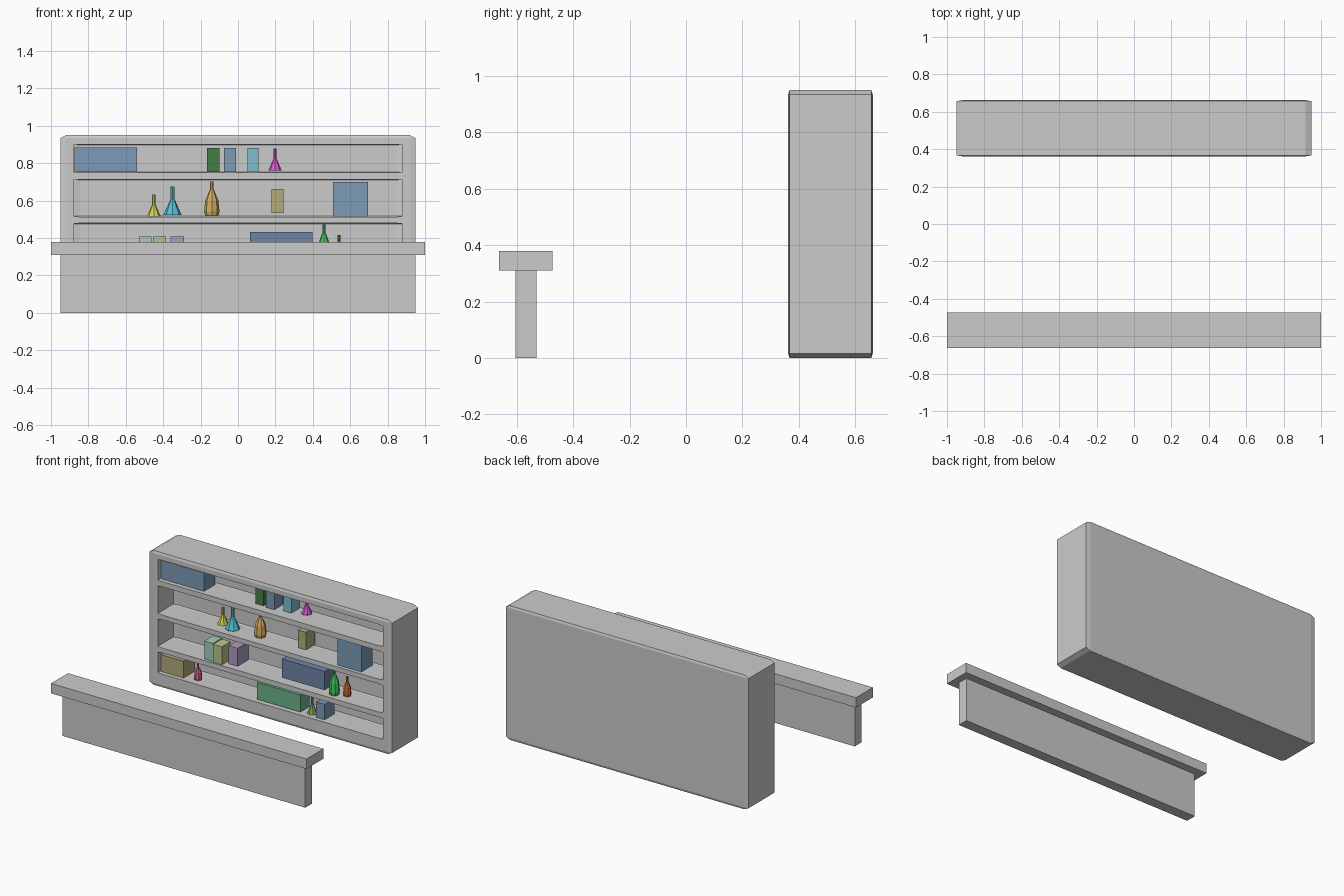
import bpy, bmesh, math

if "Cube" in bpy.data.objects:
    bpy.data.objects.remove(bpy.data.objects["Cube"])


def finish(bm, name, color=None):
    bmesh.ops.recalc_face_normals(bm, faces=bm.faces)
    me = bpy.data.meshes.new(name)
    bm.to_mesh(me)
    bm.free()
    ob = bpy.data.objects.new(name, me)
    bpy.context.collection.objects.link(ob)
    if color:
        mat = bpy.data.materials.new(name + "_paint")
        mat.diffuse_color = (*color, 1)
        mat.use_nodes = True
        mat.node_tree.nodes["Principled BSDF"].inputs["Base Color"].default_value = mat.diffuse_color
        me.materials.append(mat)
    return ob


def box(name, x, y, z, color=None, chamfer=0):
    """Box from ranges; the chamfer is cut before scaling, so it stretches with the box."""
    bm = bmesh.new()
    bmesh.ops.create_cube(bm, size=1)
    if chamfer:
        bmesh.ops.bevel(bm, geom=bm.edges[:], offset=chamfer, segments=1, affect='EDGES')
    for v in bm.verts:
        for i, (a, b) in enumerate((x, y, z)):
            v.co[i] = (a + b) / 2 + v.co[i] * (b - a)
    return finish(bm, name, color)


def bottle(name, profile, x, y, z0, z1, r, color, sides=8):
    """Lathe a low-poly bottle from a (radius, height) fraction profile."""
    bm = bmesh.new()
    rings = []
    for pr, pz in profile:
        rings.append([bm.verts.new((x + r * pr * math.cos(2 * math.pi * k / sides),
                                    y + r * pr * math.sin(2 * math.pi * k / sides),
                                    z0 + (z1 - z0) * pz)) for k in range(sides)])
    for lo, hi in zip(rings, rings[1:]):
        for k in range(sides):
            n = (k + 1) % sides
            bm.faces.new((lo[k], lo[n], hi[n], hi[k]))
    bm.faces.new(rings[0])
    bm.faces.new(rings[-1])
    return finish(bm, name, color)


# Front counter
box("counter_top", (-1, 1), (-.663, -.473), (.31, .38))
box("counter_panel", (-.95, .95), (-.605, -.53), (0, .312))

# Back cabinet with four shelf openings
cabinet = box("shelf_cabinet", (-.95, .95), (.362, .662), (0, .95), chamfer=.017)
rows = [(.75, .90), (.513, .713), (.28, .48), (.095, .245)]
for i, z in enumerate(rows):
    cutter = box("shelf_cutter_%d" % i, (-.88, .88), (.2, .54), z, chamfer=.02)
    cut = cabinet.modifiers.new("shelf_%d" % i, 'BOOLEAN')
    cut.object = cutter
    cut.solver = 'EXACT'
    cutter.hide_render = True
bpy.context.view_layer.update()
dg = bpy.context.evaluated_depsgraph_get()
baked = bpy.data.meshes.new_from_object(cabinet.evaluated_get(dg))
cabinet.modifiers.clear()
cabinet.data = baked
for ob in [o for o in bpy.data.objects if o.name.startswith("shelf_cutter")]:
    bpy.data.objects.remove(ob)

# Boxes on the shelves: name, x range, front y, depth, z range, colour
BLUE = (.20, .33, .47)
for name, x, y, d, z, c in [
    ("long_blue_box", (-.875, -.54), .39, .125, (.752, .883), BLUE),
    ("green_box", (-.165, -.10), .43, .09, (.752, .88), (.06, .20, .06)),
    ("blue_box", (-.075, -.01), .42, .10, (.752, .88), BLUE),
    ("cyan_box", (.05, .11), .44, .09, (.752, .88), (.22, .50, .63)),
    ("khaki_box", (.178, .242), .415, .10, (.535, .662), (.44, .42, .20)),
    ("wide_blue_box", (.508, .696), .385, .125, (.514, .70), BLUE),
    ("teal_box", (-.53, -.462), .38, .10, (.281, .408), (.35, .62, .50)),
    ("lime_box", (-.455, -.386), .37, .10, (.281, .408), (.50, .56, .25)),
    ("lilac_box", (-.36, -.29), .41, .12, (.281, .408), (.42, .33, .52)),
    ("low_blue_box", (.065, .397), .40, .125, (.30, .432), (.16, .23, .38)),
    ("tan_box", (-.875, -.70), .39, .125, (.096, .215), (.45, .40, .20)),
    ("low_green_box", (-.123, .215), .39, .10, (.10, .22), (.15, .45, .25)),
    ("small_blue_box", (.337, .405), .39, .11, (.096, .205), BLUE),
]:
    box(name, x, (y, y + d), z, c)

# Bottles on the shelves
FLASK = [(1, 0), (.3, .5), (.24, .55), (.24, 1)]
ROUND = [(.88, 0), (1, .12), (.85, .45), (.35, .72), (.25, .75), (.25, 1)]
for name, prof, x, y, z0, z1, r, c in [
    ("yellow_flask", FLASK, -.45, .475, .516, .633, .037, (.65, .62, .08)),
    ("cyan_flask", FLASK, -.35, .44, .523, .676, .049, (.10, .52, .68)),
    ("amber_bottle", ROUND, -.14, .45, .52, .702, .041, (.65, .40, .12)),
    ("pink_flask", FLASK, .198, .485, .76, .878, .036, (.70, .10, .65)),
    ("green_bottle", ROUND, .46, .42, .282, .473, .036, (.05, .60, .12)),
    ("orange_bottle", ROUND, .54, .45, .282, .416, .027, (.60, .15, .03)),
    ("red_bottle", ROUND, -.61, .425, .098, .215, .027, (.60, .12, .22)),
    ("olive_flask", FLASK, .28, .43, .096, .215, .034, (.22, .36, .08)),
]:
    bottle(name, prof, x, y, z0, z1, r, c)
